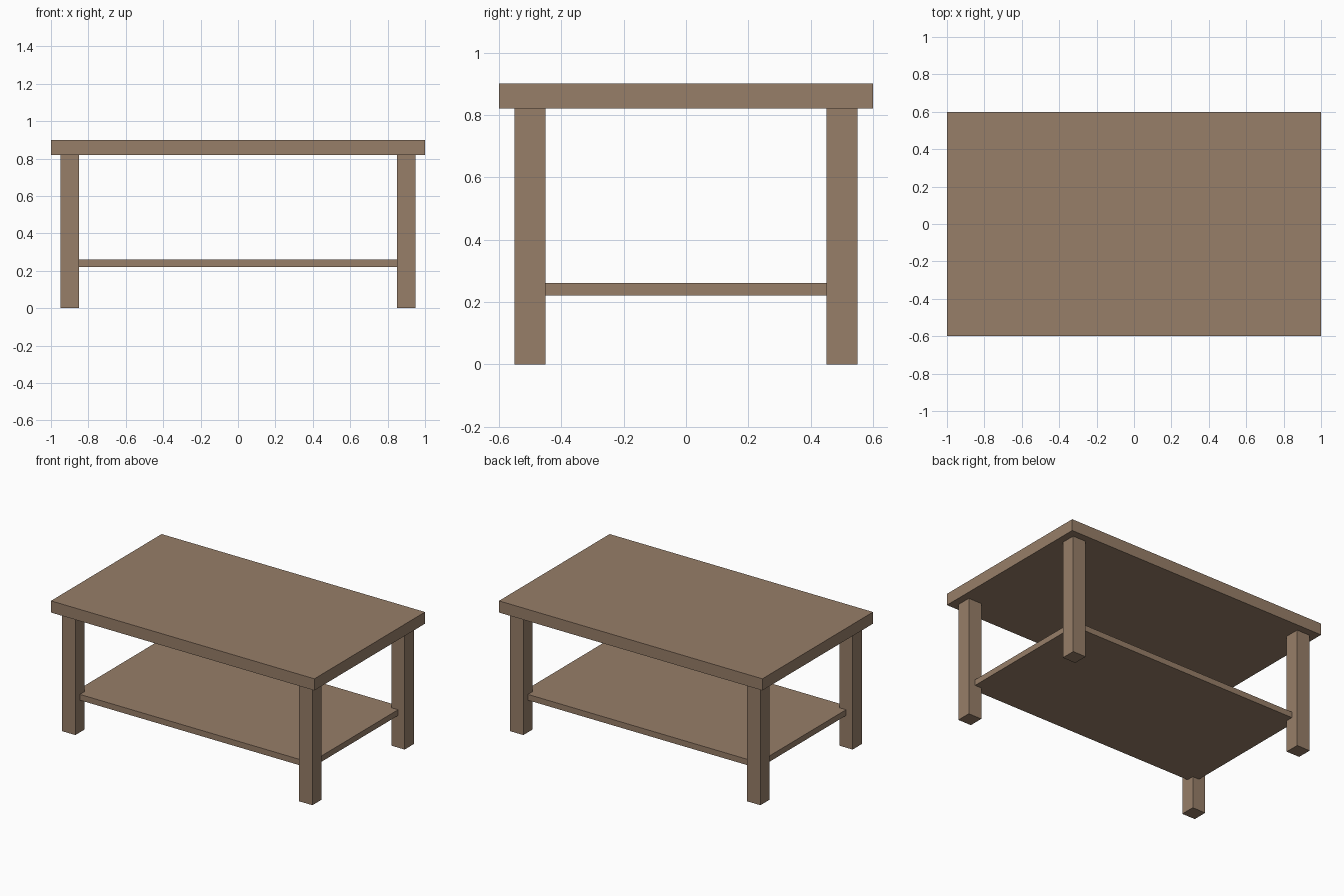
import bpy

if "Cube" in bpy.data.objects:
    bpy.data.objects.remove(bpy.data.objects["Cube"])

wood = bpy.data.materials.new("wood")
wood.diffuse_color = (0.31, 0.21, 0.14, 1.0)
wood.use_nodes = True
wood.node_tree.nodes["Principled BSDF"].inputs["Base Color"].default_value = wood.diffuse_color


def box(name, centre, size):
    """Axis-aligned box with its dimensions baked into the mesh."""
    bpy.ops.mesh.primitive_cube_add(size=1, location=centre)
    ob = bpy.context.object
    ob.name = ob.data.name = name
    ob.scale = size
    bpy.ops.object.transform_apply(location=False, rotation=False, scale=True)
    ob.data.materials.append(wood)
    return ob


TOP_Z, TOP_THICK = 0.90, 0.08
LEG_H = TOP_Z - TOP_THICK

# Table top
box("table_top", (0, 0, TOP_Z - TOP_THICK / 2), (2.0, 1.2, TOP_THICK))

# Lower shelf, its corners let into the leg centres
box("lower_shelf", (0, 0, 0.24), (1.8, 1.0, 0.04))

# Four square legs
for y, depth in ((-0.5, "front"), (0.5, "back")):
    for x, side in ((-0.9, "left"), (0.9, "right")):
        box(f"{depth}_{side}_leg", (x, y, LEG_H / 2), (0.1, 0.1, LEG_H))
